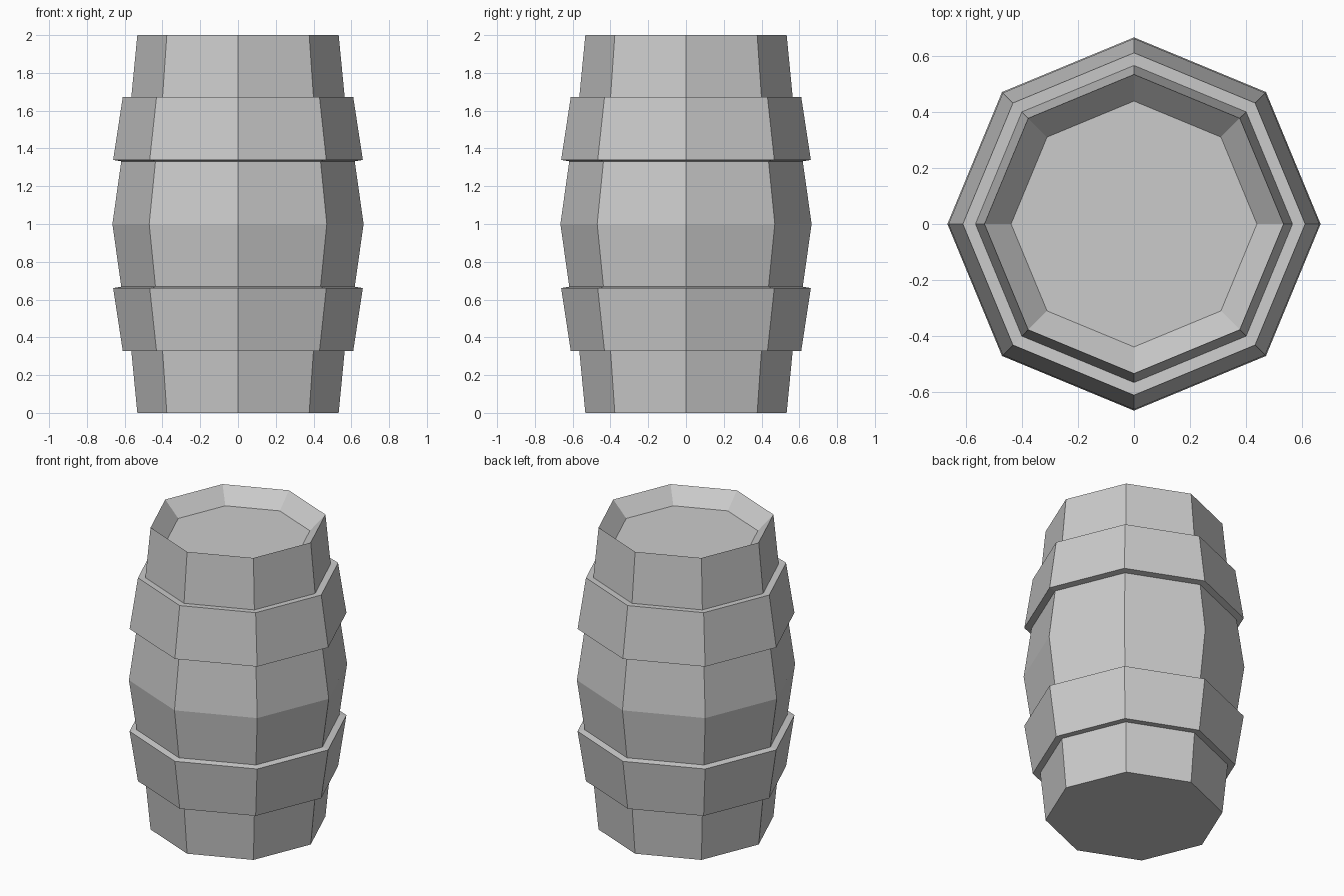
import bpy, bmesh
from math import cos, sin, tau

if "Cube" in bpy.data.objects:
    bpy.data.objects.remove(bpy.data.objects["Cube"])

SIDES = 8


def lathe(name, profile):
    """Revolve an (r, z) profile into an eight-sided solid, capped at both ends."""
    bm = bmesh.new()
    rings = [[bm.verts.new((r * cos(tau * i / SIDES), r * sin(tau * i / SIDES), z))
              for i in range(SIDES)] for r, z in profile]
    for low, high in zip(rings, rings[1:]):
        for i in range(SIDES):
            j = (i + 1) % SIDES
            bm.faces.new((low[i], low[j], high[j], high[i]))
    bm.faces.new(rings[0][::-1])
    bm.faces.new(rings[-1])
    bmesh.ops.recalc_face_normals(bm, faces=bm.faces)
    mesh = bpy.data.meshes.new(name)
    bm.to_mesh(mesh)
    bm.free()
    obj = bpy.data.objects.new(name, mesh)
    bpy.context.collection.objects.link(obj)
    return obj


# Lower half: foot, raised hoop, then the stave below the belly
lower = [(0.533, 0), (0.565, 0.329), (0.61, 0.327), (0.661, 0.661), (0.618, 0.668)]
# Widest ring, mirrored upper half, and the sunken lid
belly = [(0.665, 1)]
upper = [(r, 2 - z) for r, z in reversed(lower)]
lid = [(0.438, 1.9)]

lathe("barrel", lower + belly + upper + lid)
